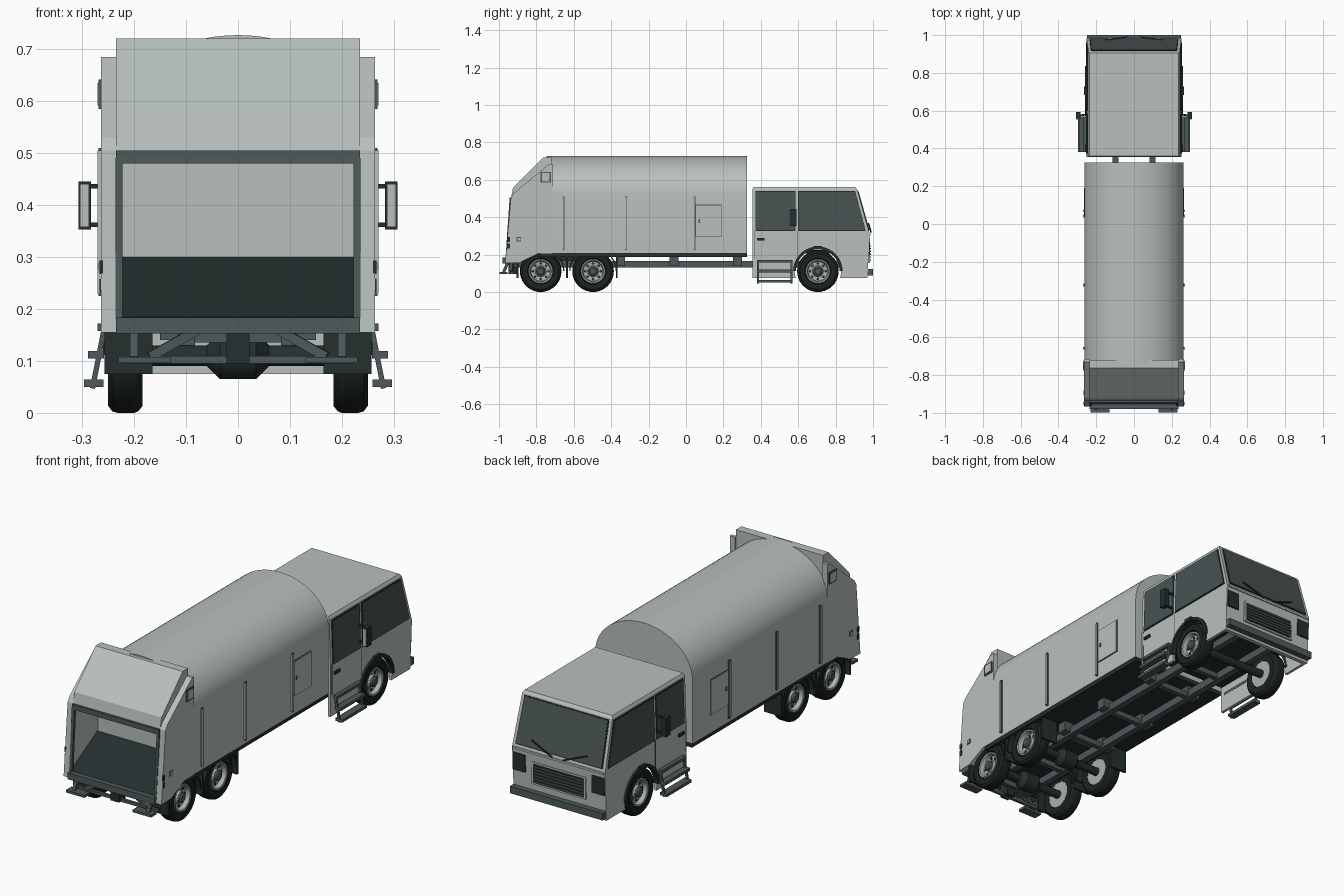
import bpy, bmesh, math
from mathutils import Vector, Matrix

if "Cube" in bpy.data.objects:
    bpy.data.objects.remove(bpy.data.objects["Cube"])


def mat(name, r, g, b):
    m = bpy.data.materials.new(name)
    m.diffuse_color = (r, g, b, 1)
    m.use_nodes = True
    m.node_tree.nodes["Principled BSDF"].inputs["Base Color"].default_value = m.diffuse_color
    return m


PAINT = mat("light grey paint", .48, .53, .505)
DARK = mat("dark grey metal", .075, .1, .1)
BLACK = mat("black metal", .018, .028, .028)
TYRE = mat("tyre rubber", .012, .016, .016)
GLASS = mat("window glass", .065, .085, .085)
RIM = mat("rim metal", .4, .44, .43)


def finish(name, bm, m, smooth=False):
    bmesh.ops.recalc_face_normals(bm, faces=bm.faces)
    me = bpy.data.meshes.new(name)
    bm.to_mesh(me)
    bm.free()
    me.materials.append(m)
    ob = bpy.data.objects.new(name, me)
    bpy.context.collection.objects.link(ob)
    if smooth:
        bpy.ops.object.select_all(action='DESELECT')
        ob.select_set(True)
        bpy.context.view_layer.objects.active = ob
        bpy.ops.object.shade_smooth_by_angle(angle=math.radians(32))
    return ob


def loft(name, rings, m, smooth=False, caps=True):
    bm = bmesh.new()
    vs = [[bm.verts.new(p) for p in r] for r in rings]
    n = len(vs[0])
    for a, b in zip(vs, vs[1:]):
        for i in range(n):
            bm.faces.new((a[i], a[(i + 1) % n], b[(i + 1) % n], b[i]))
    if caps:
        bm.faces.new(vs[0])
        bm.faces.new(vs[-1])
    return finish(name, bm, m, smooth)


def prism(name, pts, axis, a, b, m, smooth=False):
    f = (lambda t, p: (t, p[0], p[1])) if axis == 'x' else (lambda t, p: (p[0], t, p[1]))
    return loft(name, [[f(t, p) for p in pts] for t in (a, b)], m, smooth)


def box(name, x0, x1, y0, y1, z0, z1, m):
    return prism(name, [(y0, z0), (y1, z0), (y1, z1), (y0, z1)], 'x', x0, x1, m)


def plate(name, pts, out, m, t=.005):
    # thin plate standing proud of the surface in direction out
    o = Vector(out).normalized() * t
    return loft(name, [[Vector(p) - o * .4 for p in pts], [Vector(p) + o for p in pts]], m)


def bar(name, a, b, w, m):
    a, b = Vector(a), Vector(b)
    bm = bmesh.new()
    bmesh.ops.create_cube(bm, size=1, matrix=Matrix.Translation((a + b) / 2)
                          @ (b - a).to_track_quat('Z', 'Y').to_matrix().to_4x4()
                          @ Matrix.Diagonal((w, w, (b - a).length, 1)))
    return finish(name, bm, m)


def lathe(name, prof, y, z, m, seg=36, caps=True):
    # profile of (x, radius) turned about a sideways axis
    rings = [[(x, y + r * math.cos(2 * math.pi * i / seg), z + r * math.sin(2 * math.pi * i / seg))
              for i in range(seg)] for x, r in prof]
    return loft(name, rings, m, True, caps)


def arc(name, y, z, r0, r1, x0, x1, m, n=20):
    a = [math.pi * i / n for i in range(n + 1)]
    pts = [(y + r1 * math.cos(t), z + r1 * math.sin(t)) for t in a]
    pts += [(y + r0 * math.cos(t), z + r0 * math.sin(t)) for t in reversed(a)]
    return prism(name, pts, 'x', x0, x1, m, True)


def cut(ob, cutter):
    md = ob.modifiers.new("cut", 'BOOLEAN')
    md.operation, md.object, md.solver = 'DIFFERENCE', cutter, 'EXACT'
    bpy.context.view_layer.objects.active = ob
    bpy.ops.object.modifier_apply(modifier=md.name)
    bpy.data.objects.remove(cutter)


# refuse body with domed roof
dome = [(.262 * math.cos(math.pi * i / 36), .52 + .207 * math.sin(math.pi * i / 36)) for i in range(37)]
prism("refuse_body", [(-.262, .208), (.262, .208)] + dome, 'y', -.745, .325, PAINT, True)
box("body_floor", -.26, .26, -.78, .325, .188, .21, BLACK)

# tailgate: hood, side plates, hopper
prism("tailgate_hood", [(-.936, .5), (-.925, .557), (-.762, .72), (-.72, .72), (-.72, .48), (-.934, .48)],
      'x', -.235, .235, PAINT)
prism("hopper_floor", [(-.955, .185), (-.748, .3), (-.748, .2), (-.955, .16)], 'x', -.235, .235, BLACK)
box("hopper_top_frame", -.235, .235, -.945, -.92, .48, .505, DARK)
box("rear_sill", -.235, .235, -.98, -.945, .153, .184, DARK)
bar("hitch_bar", (-.225, -.93, .102), (.225, -.93, .102), .014, DARK)
box("hitch_block", -.022, .022, -.95, -.9, .095, .155, BLACK)
for s in (1, -1):
    prism("tailgate_side", [(-.967, .155), (-.936, .505), (-.92, .53), (-.73, .685), (-.715, .685),
                            (-.715, .205), (-.79, .205), (-.89, .157)], 'x', s * .235, s * .264, PAINT)
    bar("hopper_side_frame", (s * .229, -.958, .18), (s * .229, -.937, .49), .014, DARK)
    box("rear_step", s * .13, s * .23, -.998, -.955, .096, .108, DARK)
    bar("rear_step_bracket", (s * .2, -.975, .105), (s * .2, -.95, .165), .016, DARK)
    bar("rear_strut", (s * .17, -.94, .108), (s * .08, -.93, .158), .018, DARK)
    for z in (.245, .28):
        box("tail_lamp", s * .26, s * .267, -.957, -.942, z - .013, z + .013, BLACK)
    box("marker_frame", s * .26, s * .268, -.777, -.722, .585, .642, DARK)
    box("marker_panel", s * .26, s * .27, -.77, -.729, .592, .635, PAINT)
    box("small_latch", s * .26, s * .267, -.905, -.882, .27, .293, DARK)
    box("small_latch_face", s * .26, s * .268, -.901, -.886, .274, .289, PAINT)
    # body ribs and access door
    for y in (-.655, -.32, .045):
        box("body_rib", s * .26, s * .268, y - .005, y + .005, .225, .51, DARK)
        box("body_rib_cap", s * .26, s * .27, y - .01, y + .001, .23, .505, PAINT)
    box("access_door_seam", s * .26, s * .2635, .05, .19, .293, .467, DARK)
    box("access_door", s * .26, s * .266, .054, .186, .297, .463, PAINT)
    box("access_door_latch", s * .26, s * .269, .066, .074, .37, .39, DARK)

# chassis
for s in (1, -1):
    box("chassis_rail", s * .083, s * .115, -.92, .93, .13, .167, DARK)
    for y in (-.35, -.065, .275):
        box("body_mount", s * .08, s * .15, y - .024, y + .024, .14, .195, DARK)
for y in (-.9, -.637, -.35, -.065, .275, .5, .9):
    box("cross_member", -.1, .1, y - .012, y + .012, .135, .162, DARK)
box("rear_subframe", -.15, .15, -.85, -.42, .165, .195, BLACK)
for y in (-.777, -.497, .705):
    lathe("axle", [(-.2, .02), (.2, .02)], y, .11, BLACK, 12)
    if y < 0:
        lathe("differential", [(-.06, .02), (-.035, .045), (.035, .045), (.06, .02)], y, .11, BLACK, 16)

# wheels, dished rims with bolt holes
for s in (1, -1):
    for y in (-.777, -.497, .705):
        lathe("tyre", [(s * x, r) for x, r in ((.187, .066), (.184, .098), (.192, .108), (.2, .111),
              (.232, .111), (.242, .108), (.25, .097), (.248, .07), (.235, .064), (.187, .064))],
              y, .111, TYRE, 40, False)
        lathe("rim", [(s * x, r) for x, r in ((.187, .065), (.24, .066), (.247, .064), (.245, .057),
              (.225, .052), (.222, .03), (.235, .026))], y, .111, RIM, 32)
        lathe("hub", [(s * .22, .025), (s * .245, .023), (s * .25, .016)], y, .111, DARK, 16)
        for i in range(8):
            a = i * math.pi / 4
            lathe("rim_hole", [(s * .219, .0075), (s * .2265, .0075)], y + .042 * math.cos(a),
                  .111 + .042 * math.sin(a), BLACK, 8)
    # rear mudguards and flaps
    for y in (-.777, -.497):
        arc("rear_mudguard", y, .111, .121, .127, s * .165, s * .257, BLACK)
    for y in (-.9, -.637, -.37):
        box("mud_flap", s * .165, s * .257, y - .005, y + .005, .075, .2, BLACK)

# cab shell, hollow underneath with front wheel arches


def ring(z, hw, y0, y1):
    return [(-hw, y0, z), (hw, y0, z), (hw, y1, z), (-hw, y1, z)]


cab = loft("cab", [ring(.075, .25, .355, .97), ring(.31, .251, .355, .982),
                   ring(.548, .243, .355, .915), ring(.56, .236, .36, .905)], PAINT)
cut(cab, box("cutter", -.236, .236, .3, .95, 0, .22, BLACK))
cut(cab, lathe("cutter", [(-.4, .124), (.4, .124)], .705, .111, BLACK, 40))
box("cab_floor", -.235, .235, .36, .95, .205, .225, BLACK)


def side(y, z, s):
    return (s * (.251 - .008 * max(0, z - .31) / .238), y, z)


def front(x, z):
    return (x, .982 - .067 * (z - .31) / .238, z)


for s in (1, -1):
    wins = (("rear_side_window", ((.375, .33), (.583, .33), (.583, .535), (.375, .535))),
            ("front_side_window", ((.605, .33), (.957, .33), (.947, .37), (.902, .535), (.605, .535))))
    for name, pts in wins:
        cy = sum(p[0] for p in pts) / len(pts)
        big = [(cy + (y - cy) * 1.025, .4325 + (z - .4325) * 1.05) for y, z in pts]
        plate(name + "_seal", [side(y, z, s) for y, z in big], (s, 0, .03), BLACK, .003)
        plate(name, [side(y, z, s) for y, z in pts], (s, 0, .03), GLASS, .005)
    for y in (.365, .594):
        box("door_seam", s * .249, s * .2525, y - .0015, y + .0015, .18, .325, DARK)
    box("door_handle", s * .249, s * .26, .38, .42, .275, .288, BLACK)
    arc("wheel_arch_lip", .705, .111, .117, .132, s * .235, s * .26, BLACK)
    box("side_indicator", s * .245, s * .264, .683, .727, .23, .247, BLACK)
    # mirrors
    box("mirror_housing", s * .283, s * .307, .556, .592, .353, .445, BLACK)
    box("mirror_face", s * .287, s * .304, .553, .558, .358, .44, PAINT)
    for z in (.362, .436):
        bar("mirror_arm", (s * .24, .58, z), (s * .29, .575, z), .009, BLACK)
    # cab ladder
    for y in (.385, .565):
        bar("ladder_rail", (s * .256, y, .17), (s * .28, y, .047), .01, DARK)
    for x0, x1, z in ((.235, .27, .165), (.258, .289, .112), (.259, .296, .057)):
        box("ladder_step", s * x0, s * x1, .38, .57, z - .007, z + .007, DARK)
    # front lamps and wipers
    box("head_lamp", s * .18, s * .246, .96, .984, .2, .285, BLACK)
    a, b = front(s * .03, .318), front(s * .15, .365)
    bar("wiper", (a[0], a[1] + .01, a[2]), (b[0], b[1] + .01, b[2]), .006, BLACK)

plate("windshield_seal", [front(-.235, .325), front(.235, .325), front(.228, .542), front(-.228, .542)],
      (0, 1, .28), BLACK, .003)
plate("windshield", [front(-.23, .33), front(.23, .33), front(.223, .537), front(-.223, .537)],
      (0, 1, .28), GLASS, .005)
box("cowl_strip", -.245, .245, .97, .987, .303, .313, PAINT)

# grille and front bumper
box("grille_frame", -.145, .145, .96, .983, .155, .263, PAINT)
box("grille_back", -.135, .135, .96, .985, .163, .255, BLACK)
for i in range(6):
    z = .172 + i * .0148
    box("grille_slat", -.135, .135, .97, .988, z - .003, z + .003, DARK)
box("front_bumper", -.25, .25, .955, 1.0, .088, .122, DARK)
